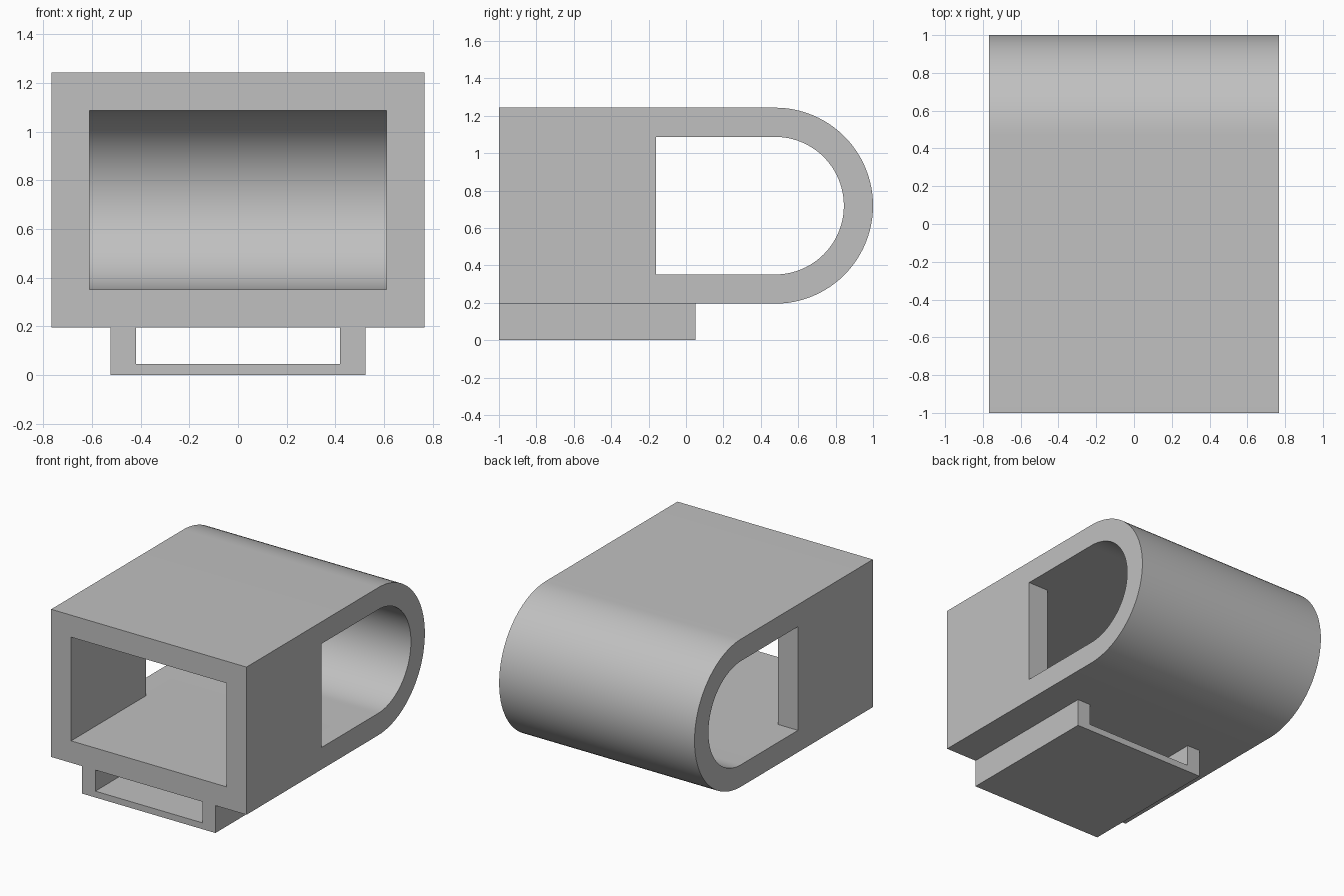
import bpy, bmesh, math

cube = bpy.data.objects.get("Cube")
if cube:
    bpy.data.objects.remove(cube, do_unlink=True)

grey = bpy.data.materials.new("plain grey")
grey.use_nodes = True
COLOUR = (0.53, 0.53, 0.53, 1)
grey.diffuse_color = COLOUR
grey.node_tree.nodes["Principled BSDF"].inputs["Base Color"].default_value = COLOUR

HALF_W = 0.767          # half width of the housing
MID_Z, ARC_Y = 0.719, 0.476
R_OUT, R_IN = 0.524, 0.368


def extrude(name, points, vector):
    """Solid made by sweeping a closed profile along a vector."""
    bm = bmesh.new()
    face = bm.faces.new([bm.verts.new(p) for p in points])
    swept = bmesh.ops.extrude_face_region(bm, geom=[face])["geom"]
    verts = [g for g in swept if isinstance(g, bmesh.types.BMVert)]
    bmesh.ops.translate(bm, verts=verts, vec=vector)
    bmesh.ops.recalc_face_normals(bm, faces=bm.faces)
    mesh = bpy.data.meshes.new(name)
    bm.to_mesh(mesh)
    bm.free()
    mesh.materials.append(grey)
    obj = bpy.data.objects.new(name, mesh)
    bpy.context.collection.objects.link(obj)
    return obj


def d_block(name, half_w, front_y, radius, steps=48):
    """Block with a flat front and a half-round back, running across x."""
    pts = [(-half_w, front_y, MID_Z + radius), (-half_w, front_y, MID_Z - radius)]
    for i in range(steps + 1):
        a = math.pi * (i / steps - 0.5)
        pts.append((-half_w, ARC_Y + radius * math.cos(a), MID_Z + radius * math.sin(a)))
    return extrude(name, pts, (2 * half_w, 0, 0))


# Housing with a side-to-side opening behind and a tunnel from the front
housing = d_block("housing", HALF_W, -1, R_OUT)
side_opening = d_block("side_opening_cutter", 1, -0.16, R_IN)
x, lo, hi = 0.61, MID_Z - R_IN, MID_Z + R_IN
front_tunnel = extrude("front_tunnel_cutter",
                       [(-x, -1.2, lo), (x, -1.2, lo), (x, -1.2, hi), (-x, -1.2, hi)],
                       (0, 1.3, 0))
for cutter in (side_opening, front_tunnel):
    cut = housing.modifiers.new(cutter.name, 'BOOLEAN')
    cut.operation, cut.solver, cut.object = 'DIFFERENCE', 'EXACT', cutter

# Bake the cuts and drop the cutters
graph = bpy.context.evaluated_depsgraph_get()
baked = bpy.data.meshes.new_from_object(housing.evaluated_get(graph))
housing.modifiers.clear()
housing.data = baked
for cutter in (side_opening, front_tunnel):
    bpy.data.objects.remove(cutter, do_unlink=True)

# Channel-shaped bracket under the housing
w, inner, floor, top = 0.523, 0.42, 0.045, MID_Z - R_OUT
half = [(w, 0), (w, top), (inner, top), (inner, floor)]
profile = half + [(-px, pz) for px, pz in reversed(half)]
bracket = extrude("bottom_bracket", [(px, -1, pz) for px, pz in profile], (0, 1.05, 0))

# Smooth the curved back, keep the corners crisp
bpy.ops.object.select_all(action='DESELECT')
for obj in (housing, bracket):
    obj.select_set(True)
bpy.context.view_layer.objects.active = housing
bpy.ops.object.shade_smooth_by_angle(angle=math.radians(30))
